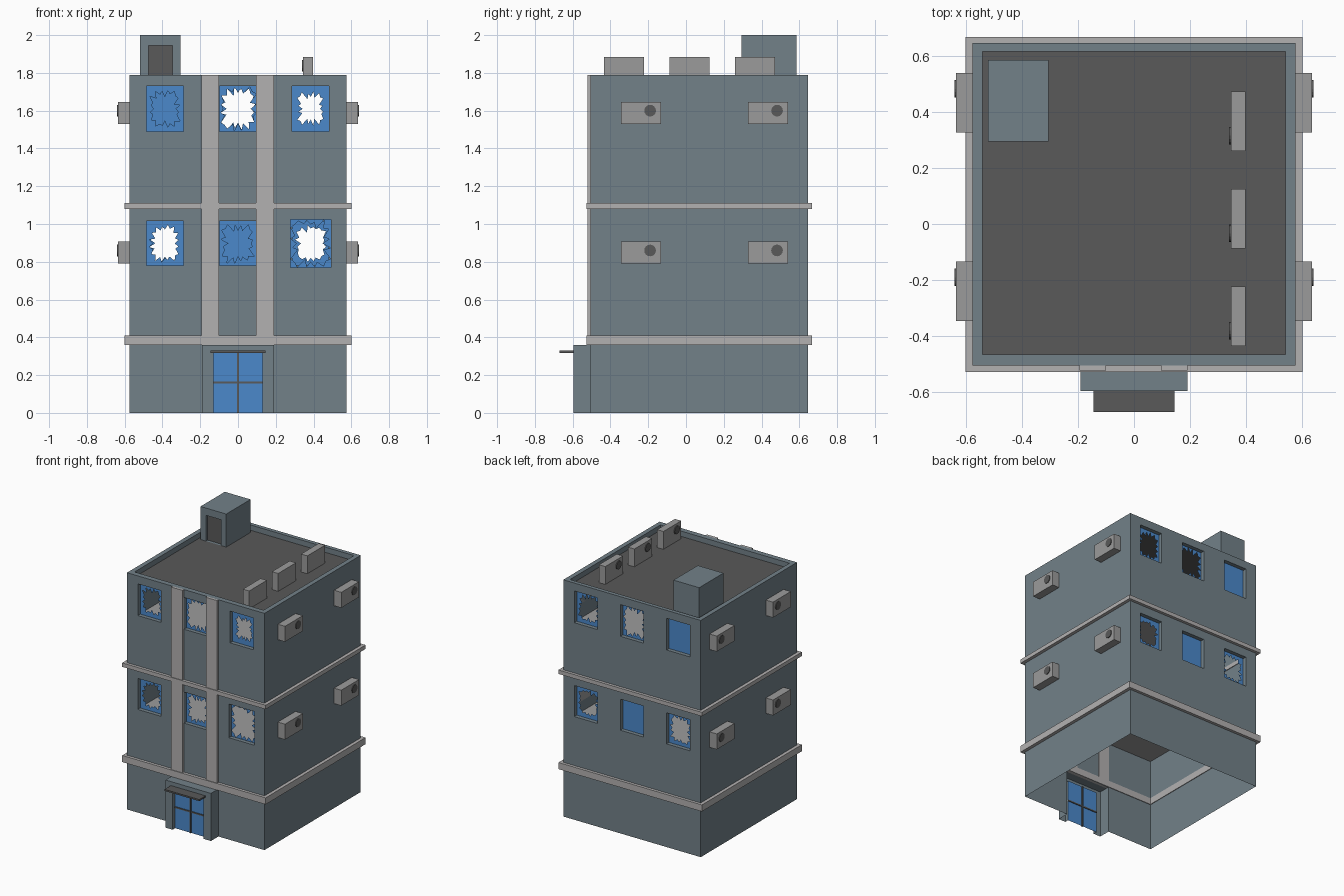
import bpy, bmesh, math, random

if "Cube" in bpy.data.objects:
    bpy.data.objects.remove(bpy.data.objects["Cube"])
random.seed(4)

def material(name, rgb):
    m = bpy.data.materials.new(name)
    m.diffuse_color = (*rgb, 1)
    m.use_nodes = True
    m.node_tree.nodes["Principled BSDF"].inputs["Base Color"].default_value = m.diffuse_color
    return m

WALL = material("slate_wall", (0.17, 0.22, 0.25))
TRIM = material("pale_trim", (0.45, 0.44, 0.44))
UNIT = material("unit_grey", (0.33, 0.33, 0.33))
DARK = material("dark_grey", (0.10, 0.10, 0.10))
GLASS = material("blue_glass", (0.07, 0.25, 0.60))

def mesh(name, faces, mat):
    me = bpy.data.meshes.new(name)
    bm = bmesh.new()
    for f in faces:
        bm.faces.new([bm.verts.new(p) for p in f])
    bmesh.ops.remove_doubles(bm, verts=bm.verts, dist=1e-5)
    bm.to_mesh(me)
    bm.free()
    me.materials.append(mat)
    ob = bpy.data.objects.new(name, me)
    bpy.context.collection.objects.link(ob)
    return ob

def box_faces(x0, x1, y0, y1, z0, z1, skip=""):
    v = [(x, y, z) for x in (x0, x1) for y in (y0, y1) for z in (z0, z1)]
    sides = {"l": (0, 1, 3, 2), "r": (4, 6, 7, 5), "f": (0, 4, 5, 1),
             "b": (2, 3, 7, 6), "d": (0, 2, 6, 4), "u": (1, 5, 7, 3)}
    return [[v[i] for i in q] for k, q in sides.items() if k not in skip]

def box(name, *dims, mat):
    return mesh(name, box_faces(*dims), mat)

def plane(name, x0, x1, y0, y1, z, mat):
    return mesh(name, [[(x0, y0, z), (x1, y0, z), (x1, y1, z), (x0, y1, z)]], mat)

def facade(x0, x1, z0, z1, y, holes, d=1):
    """Flat wall facing -y (d=1) or +y (d=-1); hole = (x0, x1, z0, z1, reveal depth)."""
    xs = sorted({x0, x1, *(v for h in holes for v in h[0:2])})
    zs = sorted({z0, z1, *(v for h in holes for v in h[2:4])})
    out = []
    for a, b in zip(xs, xs[1:]):
        for c, e in zip(zs, zs[1:]):
            mx, mz = (a + b) / 2, (c + e) / 2
            if not any(h[0] < mx < h[1] and h[2] < mz < h[3] for h in holes):
                out.append([(a, y, c), (b, y, c), (b, y, e), (a, y, e)])
    for a, b, c, e, r in holes:
        if r == 0:
            continue
        i = y + r * d
        out.append([(a, y, c), (a, i, c), (a, i, e), (a, y, e)])
        out.append([(b, y, e), (b, i, e), (b, i, c), (b, y, c)])
        out.append([(a, i, e), (b, i, e), (b, y, e), (a, y, e)])
        if c > 0:
            out.append([(a, y, c), (b, y, c), (b, i, c), (a, i, c)])
    return out if d > 0 else [f[::-1] for f in out]

def pane(name, hole, y, d, size):
    """Glass pane; size > 0 leaves a jagged broken hole of that relative size."""
    a, b, c, e, _ = hole
    cx, cz, n = (a + b) / 2, (c + e) / 2, 32
    rim, jag = [], []
    for k in range(n):
        t = 2 * math.pi * k / n
        u, w = math.cos(t), math.sin(t)
        m = max(abs(u), abs(w))
        px, pz = u / m * (b - a) / 2, w / m * (e - c) / 2
        s = size * (random.uniform(0.9, 1.08) if k % 2 else random.uniform(0.6, 0.85))
        s *= 1 if size > 0.85 else m ** -0.0 * (0.8 + 0.2 * m)
        s = min(s, 0.98)
        rim.append((cx + px, y, cz + pz))
        jag.append((cx + px * s, y, cz + pz * s))
    if size == 0:
        faces = [[(a, y, c), (b, y, c), (b, y, e), (a, y, e)]]
    else:
        faces = [[rim[k], rim[(k + 1) % n], jag[(k + 1) % n], jag[k]] for k in range(n)]
    mesh(name, faces if d > 0 else [f[::-1] for f in faces], GLASS)

# Main dimensions
X, YF, YB, H, ROOF, REC = 0.575, -0.505, 0.645, 1.79, 1.75, 0.03

# Windows: (centre x, low/high row), with front and back breakage
cols = [-0.387, 0.0, 0.385]
rows = [(0.78, 1.015), (1.49, 1.73)]
front_break = [[0.8, 0.85, 0.95], [0.8, 0.95, 0.7]]
back_break = [[0.85, 0, 0.8], [0, 0.9, 0.85]]
front_holes, back_holes = [], []
for r, (z0, z1) in enumerate(rows):
    for c, x in enumerate(cols):
        g = 0.01 if (r, c) == (0, 2) else 0
        fh = (x - 0.098 - g, x + 0.098 + g, z0 - g, z1 + g, REC)
        bh = (x - 0.098, x + 0.098, z0, z1, REC)
        front_holes.append(fh)
        back_holes.append(bh)
        pane("front_window_glass", fh, YF + REC, 1, front_break[r][c])
        pane("back_window_glass", bh, YB - REC, -1, back_break[r][c])

# Wall shell, open at the bottom, with parapet rim
px, pf, pb = 0.54, -0.465, 0.615
shell = facade(-X, X, 0, H, YF, front_holes + [(-0.19, 0.19, 0, 0.36, 0)])
shell += facade(-X, X, 0, H, YB, back_holes, -1)
shell += box_faces(-X, X, YF, YB, 0, H, skip="fbdu")
outer = [(-X, YF), (X, YF), (X, YB), (-X, YB)]
inner = [(-px, pf), (px, pf), (px, pb), (-px, pb)]
for i in range(4):
    j = (i + 1) % 4
    shell.append([(*outer[i], H), (*outer[j], H), (*inner[j], H), (*inner[i], H)])
    shell.append([(*inner[i], H), (*inner[j], H), (*inner[j], ROOF), (*inner[i], ROOF)])
mesh("building_walls", shell, WALL)

# Roof and storey floors
plane("roof", -px, px, pf, pb, ROOF, DARK)
for z in (0.71, 1.42):
    plane("storey_floor", -X, X, YF, YB, z, UNIT)

# Ledges running round the building
def ledge(z0, z1):
    t, k = 0.025, 0.005
    o = [(-X - t, YF - t + .003), (X + t, YF - t + .003), (X + t, YB + t - .003), (-X - t, YB + t - .003)]
    i = [(-X + k, YF + k), (X - k, YF + k), (X - k, YB - k), (-X + k, YB - k)]
    f = []
    for a in range(4):
        b = (a + 1) % 4
        f += [[(*o[a], z0), (*o[b], z0), (*o[b], z1), (*o[a], z1)],
              [(*i[b], z0), (*i[a], z0), (*i[a], z1), (*i[b], z1)],
              [(*o[a], z1), (*o[b], z1), (*i[b], z1), (*i[a], z1)],
              [(*o[b], z0), (*o[a], z0), (*i[a], z0), (*i[b], z0)]]
    mesh("ledge", f, TRIM)

ledge(0.36, 0.41)
ledge(1.08, 1.11)

# Front pilasters
for x in (-0.147, 0.143):
    box("pilaster", x - 0.047, x + 0.047, -0.522, YF + 0.003, 0.41, H, mat=TRIM)

# Entrance block, glazed door and canopy
porch = facade(-0.19, 0.19, 0, 0.36, -0.595, [(-0.13, 0.13, 0, 0.32, REC)])
porch += box_faces(-0.19, 0.19, -0.595, YF, 0, 0.36, skip="fbd")
mesh("entrance_block", porch, WALL)
DY = -0.595 + REC
mesh("door_glass", [[(-0.13, DY, 0), (0.13, DY, 0), (0.13, DY, 0.32), (-0.13, DY, 0.32)]], GLASS)
box("door_mullion", -0.005, 0.005, DY - 0.007, DY + 0.007, 0, 0.32, mat=DARK)
box("door_rail", -0.13, 0.13, DY - 0.006, DY + 0.006, 0.155, 0.165, mat=DARK)
box("canopy", -0.145, 0.145, -0.67, -0.59, 0.318, 0.33, mat=DARK)

# Air conditioning units with round fans
def fan(x, y, z):
    bpy.ops.mesh.primitive_cylinder_add(vertices=16, radius=0.031, depth=0.014,
                                        location=(x, y, z), rotation=(0, math.pi / 2, 0))
    bpy.context.object.name = "unit_fan"
    bpy.context.object.data.materials.append(DARK)

for s in (1, -1):
    for y in (-0.345, 0.327):
        for z in (0.79, 1.53):
            a, b = sorted((s * X, s * 0.635))
            box("wall_unit", a, b, y, y + 0.212, z, z + 0.117, mat=UNIT)
            fan(s * 0.633, y + 0.155, z + 0.07)
for y in (-0.435, -0.088, 0.26):
    box("roof_unit", 0.345, 0.398, y, y + 0.212, ROOF, 1.885, mat=UNIT)
    fan(0.346, y + 0.055, 1.838)

# Rooftop stair house with recessed door
hut = facade(-0.52, -0.305, ROOF, 2.0, 0.295, [(-0.475, -0.348, ROOF, 1.945, 0.02)])
hut += box_faces(-0.52, -0.305, 0.295, 0.585, ROOF, 2.0, skip="fd")
mesh("stair_house", hut, WALL)
mesh("stair_house_door", [[(-0.475, 0.315, ROOF), (-0.348, 0.315, ROOF),
                           (-0.348, 0.315, 1.945), (-0.475, 0.315, 1.945)]], DARK)
